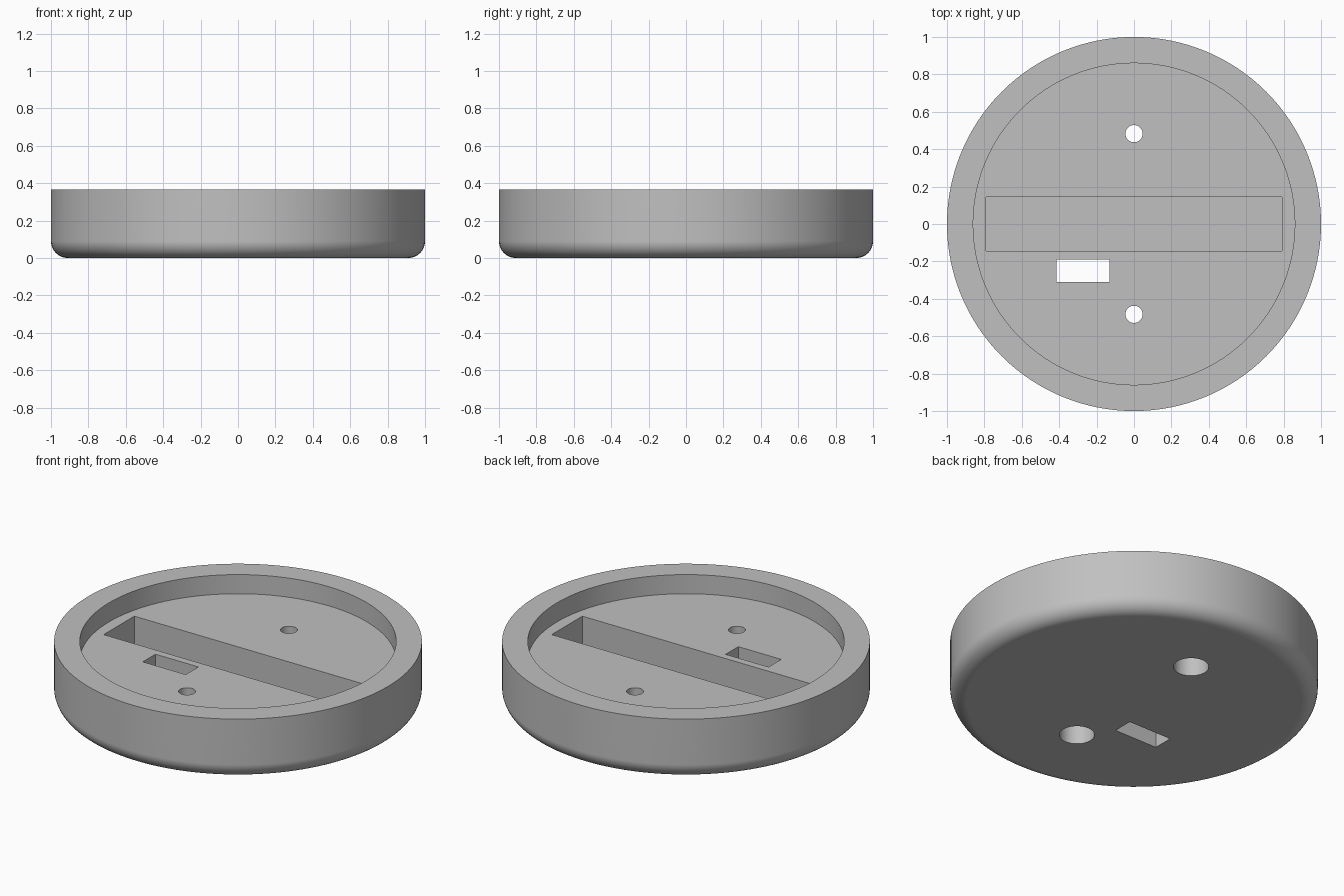
import bpy
import bmesh
from math import pi, radians, sin, cos
from mathutils import Matrix

cube = bpy.data.objects.get("Cube")
if cube:
    bpy.data.objects.remove(cube, do_unlink=True)

HEIGHT, FLOOR, FILLET = 0.365, 0.25, 0.09

grey = bpy.data.materials.new("plain grey")
grey.use_nodes = True
colour = (0.53, 0.53, 0.53, 1)
grey.diffuse_color = colour
grey.node_tree.nodes["Principled BSDF"].inputs["Base Color"].default_value = colour


def make_object(name, bm):
    bmesh.ops.recalc_face_normals(bm, faces=bm.faces)
    mesh = bpy.data.meshes.new(name)
    bm.to_mesh(mesh)
    bm.free()
    mesh.materials.append(grey)
    obj = bpy.data.objects.new(name, mesh)
    bpy.context.collection.objects.link(obj)
    return obj


def lathe(name, profile, steps=128):
    bm = bmesh.new()
    verts = [bm.verts.new((r, 0, z)) for r, z in profile]
    edges = [bm.edges.new(pair) for pair in zip(verts, verts[1:])]
    bmesh.ops.spin(bm, geom=verts + edges, cent=(0, 0, 0), axis=(0, 0, 1),
                   angle=2 * pi, steps=steps)
    bmesh.ops.remove_doubles(bm, verts=bm.verts, dist=1e-5)
    return make_object(name, bm)


def box(name, x0, x1, y0, y1, z0, z1):
    bm = bmesh.new()
    bmesh.ops.create_cube(bm, size=1)
    size = Matrix.Diagonal((x1 - x0, y1 - y0, z1 - z0, 1))
    place = Matrix.Translation(((x0 + x1) / 2, (y0 + y1) / 2, (z0 + z1) / 2))
    bm.transform(place @ size)
    return make_object(name, bm)


# Round base: flat underside, rounded lower edge, raised rim and sunken floor
fillet = [(1 - FILLET + FILLET * sin(a), FILLET - FILLET * cos(a))
          for a in (pi / 2 * i / 10 for i in range(11))]
base = lathe("round_base", [(0, 0)] + fillet + [
    (1, HEIGHT), (0.86, HEIGHT), (0.86, FLOOR), (0, FLOOR)])

# Long blind slot and small through slot
cutters = [
    box("long_slot_cutter", -0.79, 0.79, -0.145, 0.145, 0.06, 0.5),
    box("small_slot_cutter", -0.415, -0.13, -0.31, -0.19, -0.1, 0.5),
]

# Two screw holes, wider from below
for side, y in (("front", -0.483), ("back", 0.483)):
    hole = lathe(side + "_screw_hole_cutter", [
        (0, -0.1), (0.096, -0.1), (0.096, 0.17), (0.046, 0.17), (0.046, 0.5), (0, 0.5)], 48)
    hole.data.transform(Matrix.Translation((0, y, 0)))
    cutters.append(hole)

bpy.ops.object.select_all(action="DESELECT")
base.select_set(True)
bpy.context.view_layer.objects.active = base
for cutter in cutters:
    cut = base.modifiers.new(cutter.name, "BOOLEAN")
    cut.operation = "DIFFERENCE"
    cut.solver = "EXACT"
    cut.object = cutter
    bpy.ops.object.modifier_apply(modifier=cut.name)
    bpy.data.objects.remove(cutter, do_unlink=True)

# Smooth round walls with crisp rims and flat faces
bpy.ops.object.shade_smooth_by_angle(angle=radians(30))
weighted = base.modifiers.new("flat_face_normals", "WEIGHTED_NORMAL")
weighted.keep_sharp = True
